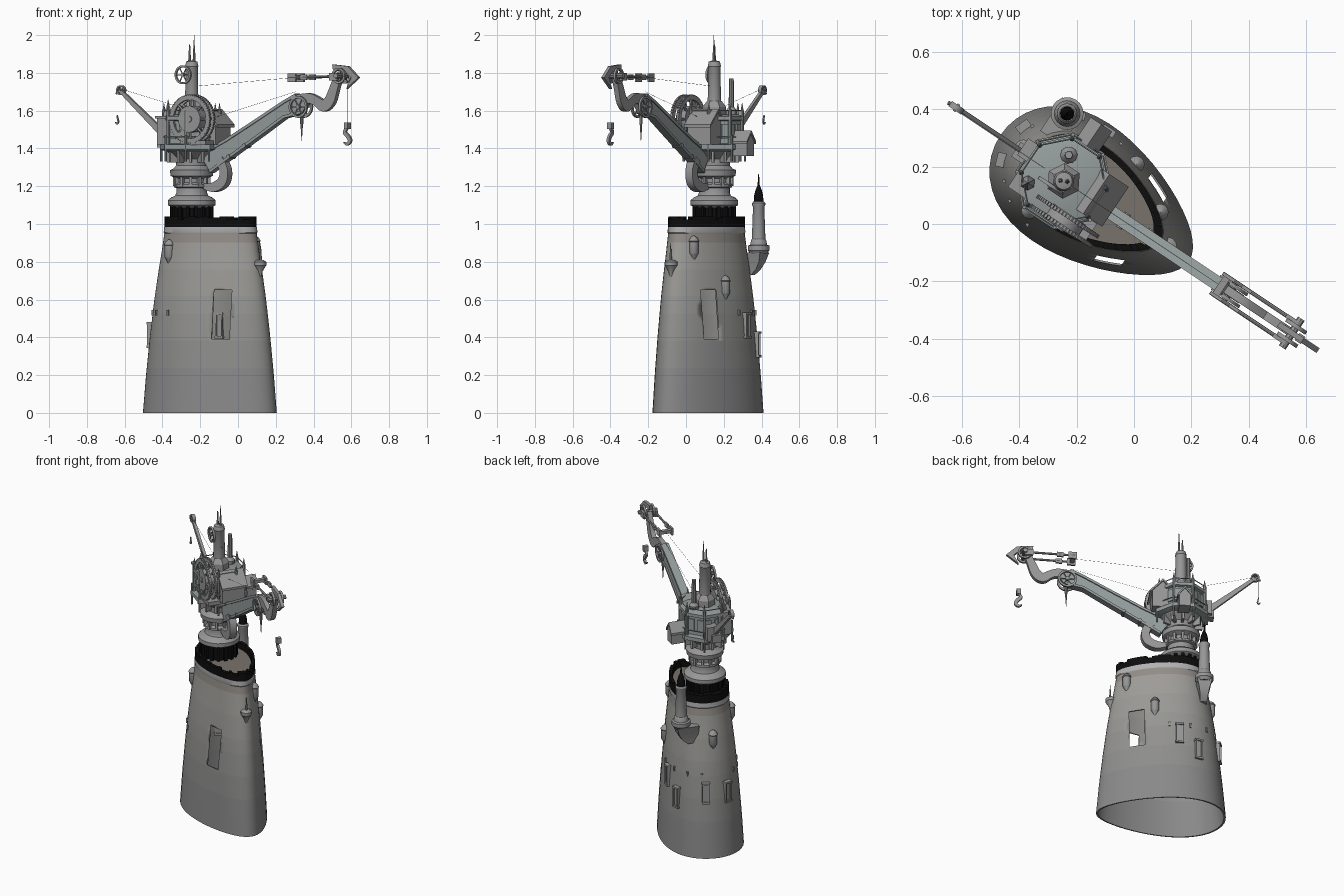
import bpy, bmesh, random
from math import sin, cos, pi, radians, atan2
from mathutils import Matrix, Vector

if "Cube" in bpy.data.objects:
    bpy.data.objects.remove(bpy.data.objects["Cube"])
random.seed(4)
# Everything is built along the jib axis (u, v, z), then turned into place
PLACE = Matrix.Translation((-0.245, 0.15, 0)) @ Matrix.Rotation(radians(-33.7), 4, 'Z')
AXIS_V = Matrix.Rotation(pi / 2, 4, 'X')

def colour(name, c):
    m = bpy.data.materials.new(name)
    m.diffuse_color = (*c, 1)
    m.use_nodes = True
    m.node_tree.nodes["Principled BSDF"].inputs["Base Color"].default_value = m.diffuse_color
    return m
BLACK = colour("soot_black", (.004, .004, .004))
PALE = colour("pale_stone", (.45, .44, .44))
BROWN = colour("deck_brown", (.19, .17, .145))
STEEL = colour("steel", (.30, .34, .335))
GREY = colour("iron_grey", (.31, .31, .31))
# tower stone gets lighter and warmer toward the top
STONE = [colour("stone_%d" % i, (.25 + .018 * i, .25 + .017 * i, .25 + .013 * i)) for i in range(6)]
STONE.append(colour("stone_stained", (.29, .265, .24)))

def done(name, bm, mat=GREY, smooth=True):
    bmesh.ops.recalc_face_normals(bm, faces=bm.faces)
    bm.transform(PLACE)
    me = bpy.data.meshes.new(name)
    for f in bm.faces:
        f.smooth = smooth
    bm.to_mesh(me)
    bm.free()
    me.set_sharp_from_angle(angle=radians(32))
    me.materials.append(mat)
    ob = bpy.data.objects.new(name, me)
    bpy.context.collection.objects.link(ob)
    return ob

def skin(bm, rings, cap=True, loop=False):
    R = [[bm.verts.new(p) for p in r] for r in rings]
    n = len(R[0])
    for a, b in zip(R, R[1:] + (R[:1] if loop else [])):
        for i in range(n):
            bm.faces.new((a[i], a[(i + 1) % n], b[(i + 1) % n], b[i]))
    if cap and not loop:
        bm.faces.new(R[0])
        bm.faces.new(R[-1])

def lathe(bm, prof, at=(0, 0, 0), seg=20, mat=Matrix(), loop=False, turn=0):
    m = Matrix.Translation(at) @ mat
    A = [2 * pi * i / seg + turn for i in range(seg)]
    skin(bm, [[m @ Vector((max(r, .0005) * cos(a), max(r, .0005) * sin(a), z)) for a in A] for r, z in prof], loop=loop)

def box(bm, c, s, turn=0):
    m = Matrix.Translation(c) @ Matrix.Rotation(turn, 4, 'Z') @ Matrix.Diagonal((*s, 1))
    bmesh.ops.create_cube(bm, size=1, matrix=m)

def plate(bm, pts, v, t):
    skin(bm, [[(u, v + d, z) for u, z in pts] for d in (-t / 2, t / 2)])

def rod(bm, p, q, r, r2=None, seg=8):
    d = Vector(q) - Vector(p)
    lathe(bm, [(r, 0), (r if r2 is None else r2, d.length)], p, seg, d.to_track_quat('Z', 'Y').to_matrix().to_4x4())

def ribbon(bm, path, v, t):
    # curved arm: (u, z, width) points smoothed into a flat band
    P = [Vector(p) for p in path]
    P = [P[0] * 2 - P[1]] + P + [P[-1] * 2 - P[-2]]
    C = []
    for a, b, c, d in zip(P, P[1:], P[2:], P[3:]):
        for k in range(4):
            s = k / 4
            C.append(.5 * (2 * b + (c - a) * s + (2 * a - 5 * b + 4 * c - d) * s * s + (3 * b - a - 3 * c + d) * s ** 3))
    C.append(P[-2])
    rings = []
    for i, p in enumerate(C):
        d = (C[min(i + 1, len(C) - 1)] - C[max(i - 1, 0)]).xy.normalized()
        n = Vector((-d.y, d.x)) * p.z / 2
        rings.append([(p.x + k * n.x, v + e * t / 2, p.y + k * n.y) for k, e in ((1, -1), (1, 1), (-1, 1), (-1, -1))])
    skin(bm, rings)

def wheel(bm, c, R, w, spokes=8, rim=.018, teeth=0):
    lathe(bm, [(R - rim, -w/2), (R, -w/2), (R, w/2), (R - rim, w/2)], c, 32, AXIS_V, True)
    lathe(bm, [(R * .2, -w * .7), (R * .2, w * .7)], c, 12, AXIS_V)
    for i in range(spokes):
        a = 2 * pi * i / spokes
        rod(bm, c, Vector(c) + Vector((cos(a), 0, sin(a))) * (R - rim / 2), R * .06, seg=6)
    for i in range(teeth):
        turn = Matrix.Rotation(2 * pi * i / teeth, 4, 'Y') @ Matrix.Translation((R, 0, 0)) @ Matrix.Diagonal((.01, w, .01, 1))
        bmesh.ops.create_cube(bm, size=1, matrix=Matrix.Translation(c) @ turn)

def house(bm, u, v, z0, su, sv, h, rise):
    plate(bm, [(u - su/2, z0), (u + su/2, z0), (u + su/2, z0 + h), (u, z0 + h + rise), (u - su/2, z0 + h)], v, sv)
    e, k, drop = su * .64, .015, rise * .28
    for s in (-1, 1):
        plate(bm, [(u, z0 + h + rise), (u + s*e, z0 + h - drop), (u + s*e, z0 + h - drop + k), (u, z0 + h + rise + k)], v, sv * 1.15)

# --- Tower: egg plan, tapering upward
LEVELS = [(0, 1), (.2, .955), (.4, .9), (.6, .835), (.75, .775), (.85, .73), (.95, .69)]
def scale_at(z):
    for (a, s), (b, t) in zip(LEVELS, LEVELS[1:]):
        if z <= b:
            return s + (t - s) * (z - a) / (b - a)
    return LEVELS[-1][1]
def egg(t, s, z):
    return Vector((.123 + .395 * s * cos(t), .01 + .236 * s * sin(t) * (1 - .27 * cos(t)), z))
N = 48
T = [2 * pi * i / N for i in range(N)]
def ring(s, z):
    return [egg(t, s, z) for t in T]
ZS = [.95 * i / 20 for i in range(21)]
bm = bmesh.new()
skin(bm, [ring(scale_at(z), z) for z in ZS] + [ring(scale_at(z) - .03, z) for z in reversed(ZS)], loop=True)
tower = done("tower_wall", bm, STONE[0])
for m in STONE[1:]:
    tower.data.materials.append(m)
for p in tower.data.polygons:
    z = p.center.z
    p.material_index = 6 if z > .89 else max(0, min(5, int((z - .1) * 7.5)))
bm = bmesh.new()
box(bm, (.285, 0, .52), (.09, .9, .26))
cutter = done("window_cutter", bm, smooth=False)
cutter.hide_render = True
cutter.hide_set(True)
mod = tower.modifiers.new("through_window", 'BOOLEAN')
mod.object, mod.operation, mod.solver = cutter, 'DIFFERENCE', 'EXACT'
bm = bmesh.new()
skin(bm, [ring(.69, .95), ring(.70, .955), ring(.695, .985), ring(.6, .985), ring(.6, .95)], loop=True)
done("pale_band", bm, PALE)
bm = bmesh.new()
skin(bm, [ring(.63, .96), ring(.63, 1.0)])
done("top_deck", bm, BROWN, False)
bm = bmesh.new()  # ragged parapet
for i in range(N):
    h = random.choice((1.04, 1.04, 1.035, 1.025))
    a, b = T[i], T[i] + 2 * pi / N
    skin(bm, [[egg(a, .69, z), egg(b, .69, z), egg(b, .6, z), egg(a, .6, z)] for z in (.98, h)])
done("parapet", bm, BLACK, False)

# --- Fittings on the tower wall
def facing(deg, z):
    t = radians(deg)
    p, d = egg(t, scale_at(z), z), egg(t + .02, scale_at(z), z) - egg(t - .02, scale_at(z), z)
    return p, atan2(d.y, d.x) - pi / 2
bm = bmesh.new()
for deg, z in ((-125, .8), (80, .61), (178, .7), (40, .82)):  # hanging turrets
    p, a = facing(deg, z + .06)
    lathe(bm, [(.006, -.01), (.022, .02), (.025, .025), (.025, .085), (.029, .09), (.018, .108), (0, .12)], (p.x, p.y, z), 12)
done("hanging_turrets", bm)
bm = bmesh.new()
for deg, z in ((105, .40), (125, .30), (165, .36), (-165, .35)):  # sloping hooded windows
    p, a = facing(deg, z + .06)
    for off, w in ((-.018, .008), (.018, .008), (0, .03)):
        q = p + Vector((-sin(a), cos(a), 0)) * off
        box(bm, (q.x, q.y, z + .06), (.034 if w < .02 else .02, w, .12), a)
    for dz in (0, .125):
        box(bm, (p.x, p.y, z + dz), (.038, .05, .012), a)
for deg in (-150, -135, -115, 95, 118, 140, 160):  # arrow slits
    p, a = facing(deg, .53)
    box(bm, p, (.014, .012, .03), a)
done("wall_windows", bm, smooth=False)
bm = bmesh.new()
lathe(bm, [(.005, .71), (.015, .75), (.03, .775), (.034, .78), (.034, .8), (.026, .805), (.018, .81)], (.427, .01, 0), 12)
rod(bm, (.432, .01, .8), (.432, .01, .90), .008, .001)
done("prow_balcony", bm)

# --- Side turret on a curved corbel
S = (-.12, .202, 0)
bm = bmesh.new()
lathe(bm, [(.045, .84), (.052, .855), (.057, .86), (.057, .885), (.045, .89), (.04, .915), (.036, .92), (.03, 1.09), (.035, 1.1), (.035, 1.11), (.027, 1.12)], S, 20)
skin(bm, [[(S[0] + k * w, v, z) for k, v in ((-1, .1), (1, .1), (1, y), (-1, y))] for z, y, w in ((.73, .165, .02), (.76, .2, .024), (.8, .225, .032), (.85, .24, .045))])
done("side_turret", bm)
bm = bmesh.new()
lathe(bm, [(.025, 1.115), (.024, 1.15), (.018, 1.175), (.006, 1.205), (.002, 1.265)], S, 12)
done("side_turret_spire", bm, BLACK)

# --- Crane pedestal
bm = bmesh.new()
lathe(bm, [(.098, .98), (.098, 1.1)], seg=24)
for i in range(16):
    a = 2 * pi * i / 16
    box(bm, (.1 * cos(a), .1 * sin(a), 1.045), (.03, .018, .1), a)
done("pedestal_foot", bm, BLACK, False)
bm = bmesh.new()
lathe(bm, [(.1, 1.085), (.127, 1.1), (.127, 1.125), (.11, 1.14), (.088, 1.15), (.082, 1.165), (.082, 1.19), (.095, 1.195), (.095, 1.21), (.078, 1.22),
           (.08, 1.24), (.112, 1.255), (.116, 1.285), (.095, 1.295), (.082, 1.31), (.085, 1.345), (.125, 1.38), (.13, 1.4)], seg=28)
for i in range(12):
    a = 2 * pi * i / 12
    box(bm, (.105 * cos(a), .105 * sin(a), 1.36), (.05, .014, .07), a)
    box(bm, (.085 * cos(a), .085 * sin(a), 1.23), (.03, .014, .06), a)
done("pedestal", bm)

# --- Octagonal cabin with posts, panels and rails
bm = bmesh.new()
lathe(bm, [(.14, 1.385), (.172, 1.395), (.172, 1.42), (.14, 1.425), (.14, 1.545), (.158, 1.55), (.158, 1.57), (.13, 1.58)], seg=8, turn=pi / 8)
for i in range(8):
    a = 2 * pi * i / 8
    c, s, b = cos(a + pi / 8), sin(a + pi / 8), a + 3 * pi / 8
    rod(bm, (.15 * c, .15 * s, 1.4), (.15 * c, .15 * s, 1.6), .01)
    rod(bm, (.15 * c, .15 * s, 1.6), (.15 * c, .15 * s, 1.64), .008, .001)
    for r, z in ((.165, 1.46), (.15, 1.6)):
        rod(bm, (r * c, r * s, z), (r * cos(b), r * sin(b), z), .003, seg=5)
    rod(bm, (.165 * c, .165 * s, 1.33), (.165 * c, .165 * s, 1.47), .006)
    for k in (-.03, .03):
        box(bm, (.132 * cos(a) - k * sin(a), .132 * sin(a) + k * cos(a), 1.49), (.012, .035, .08), a)
done("cabin", bm, STEEL, False)
bm = bmesh.new()
house(bm, .12, .025, 1.42, .125, .145, .11, .065)
house(bm, .0, .185, 1.36, .07, .09, .075, .045)
box(bm, (-.1, -.075, 1.49), (.085, .085, .14))
box(bm, (-.1, -.075, 1.565), (.1, .1, .014))
box(bm, (-.15, .02, 1.46), (.07, .07, .09))
box(bm, (.1, -.1, 1.43), (.16, .08, .025))
done("cabin_houses", bm, smooth=False)
bm = bmesh.new()  # mast, chimneys and aerials
lathe(bm, [(.062, 1.56), (.062, 1.62), (.04, 1.65)], seg=6)
lathe(bm, [(.036, 1.64), (.033, 1.83), (.036, 1.835), (.03, 1.86), (.012, 1.865)], seg=16)
rod(bm, (-.01, -.005, 1.86), (-.01, -.005, 1.95), .008, .003)
rod(bm, (.012, .005, 1.86), (.012, .005, 1.93), .008, .005)
rod(bm, (.012, .005, 1.93), (.012, .005, 2.0), .004, .001)
lathe(bm, [(.03, 1.56), (.03, 1.6), (.015, 1.62), (.013, 1.77)], (-.035, .085, 0), 10)
lathe(bm, [(.026, 1.56), (.026, 1.59), (.01, 1.62), (.001, 1.66)], (-.1, -.075, 0), 6)
done("mast_and_chimneys", bm)
bm = bmesh.new()
for v in (-.135, -.095):
    wheel(bm, (.08, v, 1.555), .125, .014, 8, .022, 60)
lathe(bm, [(.07, -.03), (.07, .03)], (.08, -.115, 1.555), 24, AXIS_V)
wheel(bm, (-.03, -.038, 1.79), .05, .012, 6, .01)
rod(bm, (.08, -.15, 1.555), (.08, 0, 1.555), .018)
done("winch_wheels", bm)

# --- Main jib
bm = bmesh.new()
low = [(.09, 1.33), (.13, 1.27), (.2, 1.315), (.463, 1.475), (.6, 1.56), (.71, 1.585)]
high = [(.745, 1.635), (.673, 1.69), (.6, 1.655), (.42, 1.555), (.227, 1.45), (.1, 1.39)]
plate(bm, low + high, 0, .034)
for edge, k in ((high, 1), (low, -1)):
    for a, b in zip(edge[1:], edge[2:]):
        plate(bm, [a, b, (b[0] + .006 * k, b[1] - .014 * k), (a[0] + .006 * k, a[1] - .014 * k)], 0, .05)
done("main_jib", bm, STEEL, False)
bm = bmesh.new()
ribbon(bm, [(.09, 1.2, .03), (.15, 1.195, .05), (.205, 1.225, .055), (.217, 1.285, .05), (.185, 1.345, .05)], 0, .045)
ribbon(bm, [(.68, 1.65, .07), (.75, 1.665, .055), (.80, 1.65, .05), (.845, 1.625, .06), (.885, 1.655, .06), (.912, 1.72, .05), (.94, 1.79, .04)], 0, .03)
plate(bm, [(.9, 1.845), (1.0, 1.835), (1.065, 1.775), (.99, 1.715), (1.02, 1.775), (.985, 1.805), (.905, 1.815)], 0, .02)
done("jib_arms_and_head", bm)
bm = bmesh.new()
for s in (-1, 1):
    wheel(bm, (.695, s * .025, 1.62), .058, .012, 6, .012)
    wheel(bm, (.955, s * .028, 1.785), .042, .014, 6, .012)
    rod(bm, (.64, s * .04, 1.775), (.955, s * .04, 1.782), .007)
    box(bm, (.665, s * .04, 1.775), (.05, .012, .045))
    box(bm, (.74, s * .04, 1.777), (.04, .012, .03))
    box(bm, (.93, s * .04, 1.78), (.05, .016, .04))
rod(bm, (.955, -.06, 1.785), (.955, .06, 1.785), .014)
box(bm, (.66, 0, 1.775), (.025, .08, .02))
rod(bm, (.70, 0, 1.6), (.70, 0, 1.53), .009)
rod(bm, (.70, 0, 1.53), (.70, 0, 1.44), .007, .001)
for u, z in ((.35, 1.395), (.25, 1.335)):
    rod(bm, (u, -.03, z + .02), (u, .03, z + .02), .012)
done("jib_fittings", bm)

# --- Rear jib
bm = bmesh.new()
ribbon(bm, [(-.15, 1.45, .04), (-.3, 1.575, .03), (-.46, 1.71, .018)], .005, .018)
box(bm, (-.17, 0, 1.43), (.06, .06, .05))
rod(bm, (-.44, .005, 1.715), (-.485, .005, 1.69), .006)
wheel(bm, (-.452, .005, 1.708), .026, .022, 6, .008)
done("rear_jib", bm)

# --- Hooks and cables
bm = bmesh.new()
box(bm, (.99, 0, 1.52), (.025, .03, .035))
ribbon(bm, [(.99, 1.51, .014), (.975, 1.485, .018), (.995, 1.465, .022), (1.008, 1.44, .02), (.99, 1.422, .014), (.97, 1.432, .005)], 0, .014)
ribbon(bm, [(-.475, 1.575, .006), (-.47, 1.555, .008), (-.467, 1.54, .008), (-.476, 1.53, .007), (-.485, 1.54, .003)], 0, .007)
done("hooks", bm)
bm = bmesh.new()
for p, q in (((.99, 0, 1.76), (.99, 0, 1.53)), ((-.475, 0, 1.7), (-.475, 0, 1.575)), ((.03, 0, 1.73), (.65, 0, 1.775)),
             ((.13, 0, 1.56), (.66, 0, 1.70)), ((-.45, 0, 1.715), (-.08, 0, 1.62))):
    rod(bm, p, q, .0008, seg=4)
done("cables", bm, smooth=False)
